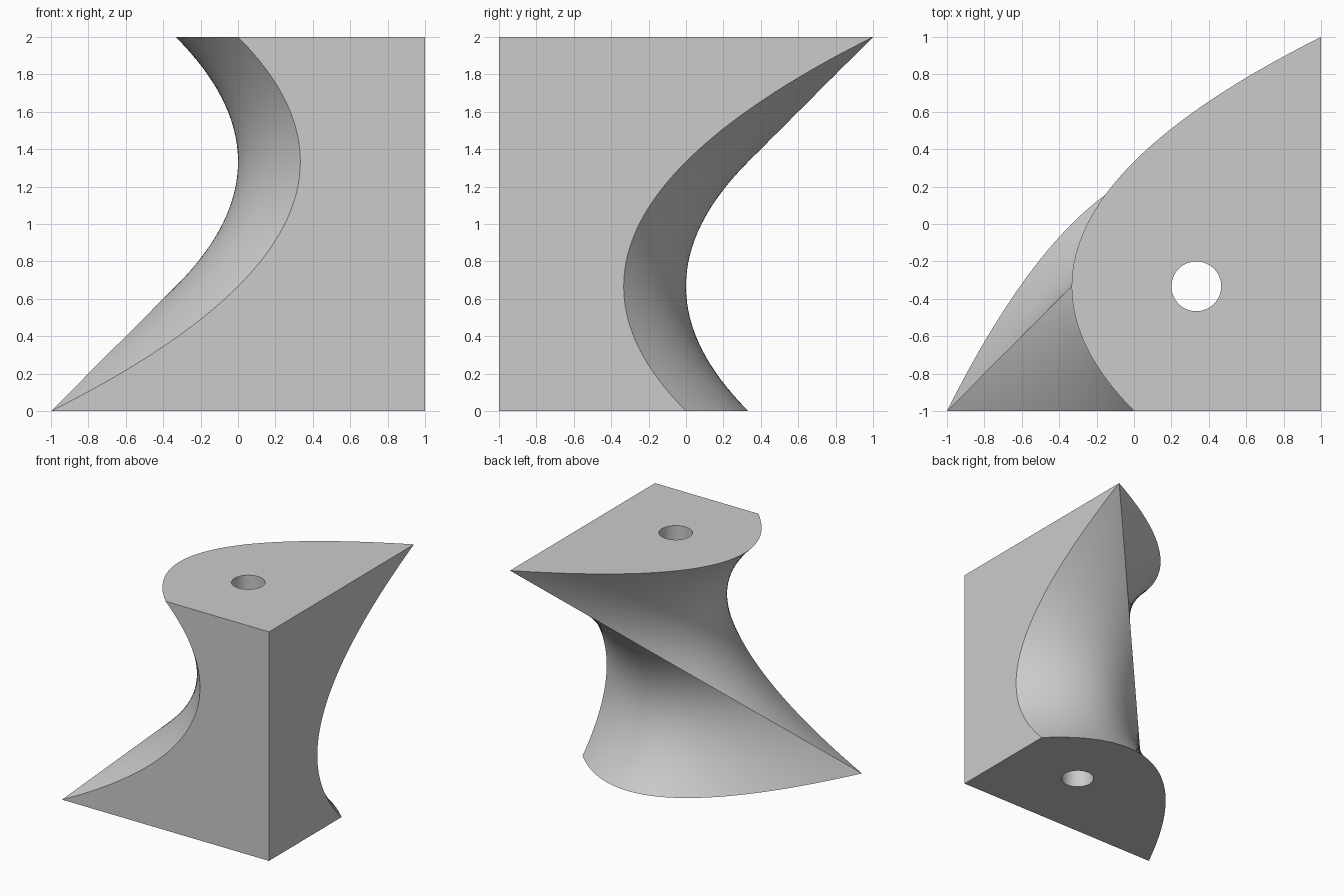
import bpy, bmesh

if "Cube" in bpy.data.objects:
    bpy.data.objects.remove(bpy.data.objects["Cube"])

STEPS = 48          # samples along height and along each saddle
THIRD = 1 / 3

grey = bpy.data.materials.new("light_grey")
grey.use_nodes = True
colour = (0.6, 0.6, 0.6, 1)
grey.diffuse_color = colour
grey.node_tree.nodes["Principled BSDF"].inputs["Base Color"].default_value = colour

bm = bmesh.new()
cache = {}


def vert(x, y, h):
    """Shared vertex; h runs from -1 (bottom) to 1 (top)."""
    key = (round(x, 5), round(y, 5), round(h, 5))
    if key not in cache:
        cache[key] = bm.verts.new((x, y, h + 1))
    return cache[key]


def face(verts):
    """Face without repeated corners, skipped when it collapses."""
    verts = list(dict.fromkeys(verts))
    if len(verts) > 2:
        bm.faces.new(verts)


def saddle(a, b):
    return 0.75 * ((a + THIRD) ** 2 - (b - THIRD) ** 2)


def section(h):
    """Curved outline at one height: left saddle, crease point, back saddle."""
    row = []
    for i in range(STEPS + 1):
        y = -1 + (h + 1) * i / STEPS
        row.append(vert(saddle(y, h), y, h))
    for i in range(1, STEPS + 1):
        x = h + (1 - h) * i / STEPS
        row.append(vert(x, saddle(h, x), h))
    return row


# Two saddle surfaces meeting along the straight diagonal crease
rows = [section(-1 + 2 * k / STEPS) for k in range(STEPS + 1)]
for low, high in zip(rows, rows[1:]):
    for i in range(2 * STEPS):
        face([low[i], low[i + 1], high[i + 1], high[i]])

# Flat bottom, top, front and left side
bottom, top = vert(1, -1, -1), vert(1, -1, 1)
face(rows[0] + [bottom])
face(rows[-1] + [top])
face([r[0] for r in rows] + [top, bottom])
face([r[-1] for r in rows] + [top, bottom])
bmesh.ops.recalc_face_normals(bm, faces=bm.faces)

mesh = bpy.data.meshes.new("saddle_block")
bm.to_mesh(mesh)
bm.free()
mesh.materials.append(grey)
block = bpy.data.objects.new("saddle_block", mesh)
bpy.context.collection.objects.link(block)

# Vertical through hole
bpy.ops.mesh.primitive_cylinder_add(vertices=64, radius=0.133, depth=3,
                                    location=(THIRD, -THIRD, 1))
cutter = bpy.context.object
cutter.name = "hole_cutter"
cutter.hide_render = True
cutter.data.materials.append(grey)
cut = block.modifiers.new("hole", 'BOOLEAN')
cut.operation = 'DIFFERENCE'
cut.solver = 'EXACT'
cut.object = cutter

bpy.ops.object.select_all(action='DESELECT')
block.select_set(True)
bpy.context.view_layer.objects.active = block
bpy.ops.object.modifier_apply(modifier=cut.name)
bpy.data.objects.remove(cutter)
bpy.ops.object.shade_smooth_by_angle(angle=0.5)
